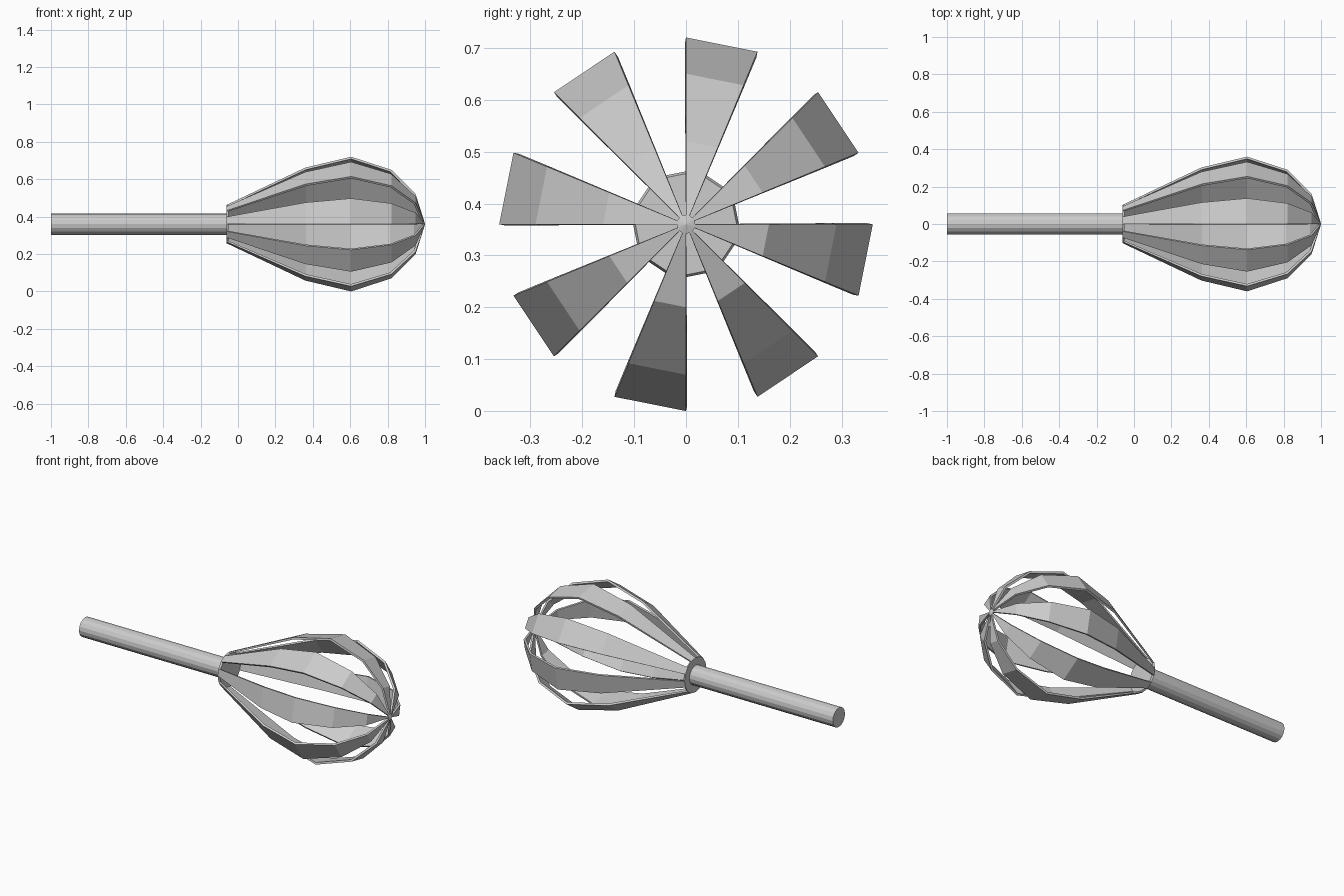
import bpy, bmesh, math
from mathutils import Matrix

if "Cube" in bpy.data.objects:
    bpy.data.objects.remove(bpy.data.objects["Cube"])

AXIS_Z = 0.36
SIDES = 16

# Outline of the whisk head as (x, radius), from base plate to tip
PROFILE = [(-0.062, 0.0), (-0.062, 0.102), (0.36, 0.302), (0.605, 0.36),
           (0.82, 0.29), (0.95, 0.16), (0.995, 0.018), (1.0, 0.0)]


def new_object(name, bm):
    bmesh.ops.recalc_face_normals(bm, faces=bm.faces)
    mesh = bpy.data.meshes.new(name)
    bm.to_mesh(mesh)
    bm.free()
    obj = bpy.data.objects.new(name, mesh)
    bpy.context.collection.objects.link(obj)
    return obj


# Whisk head: a turned shell keeping every second column as a wire blade
bm = bmesh.new()
rings = []
for x, r in PROFILE:
    if r == 0:
        rings.append([bm.verts.new((x, 0, AXIS_Z))] * SIDES)
    else:
        angles = [2 * math.pi * i / SIDES for i in range(SIDES)]
        rings.append([bm.verts.new((x, r * math.cos(a), AXIS_Z + r * math.sin(a)))
                      for a in angles])
last = len(rings) - 2
for k in range(last + 1):
    for i in range(SIDES):
        if k in (0, last) or i % 2 == 1:   # plate and tip are complete
            j = (i + 1) % SIDES
            loop = [rings[k][i], rings[k + 1][i], rings[k + 1][j], rings[k][j]]
            bm.faces.new(list(dict.fromkeys(loop)))
head = new_object("whisk_head", bm)
solid = head.modifiers.new("thickness", 'SOLIDIFY')
solid.thickness = 0.012
solid.offset = -1

# Handle: a plain round rod running into the base plate
bm = bmesh.new()
length = 0.94
place = Matrix.Translation((-1 + length / 2, 0, AXIS_Z)) @ Matrix.Rotation(math.pi / 2, 4, 'Y')
bmesh.ops.create_cone(bm, cap_ends=True, segments=SIDES, radius1=0.057,
                      radius2=0.057, depth=length, matrix=place)
new_object("handle", bm)
